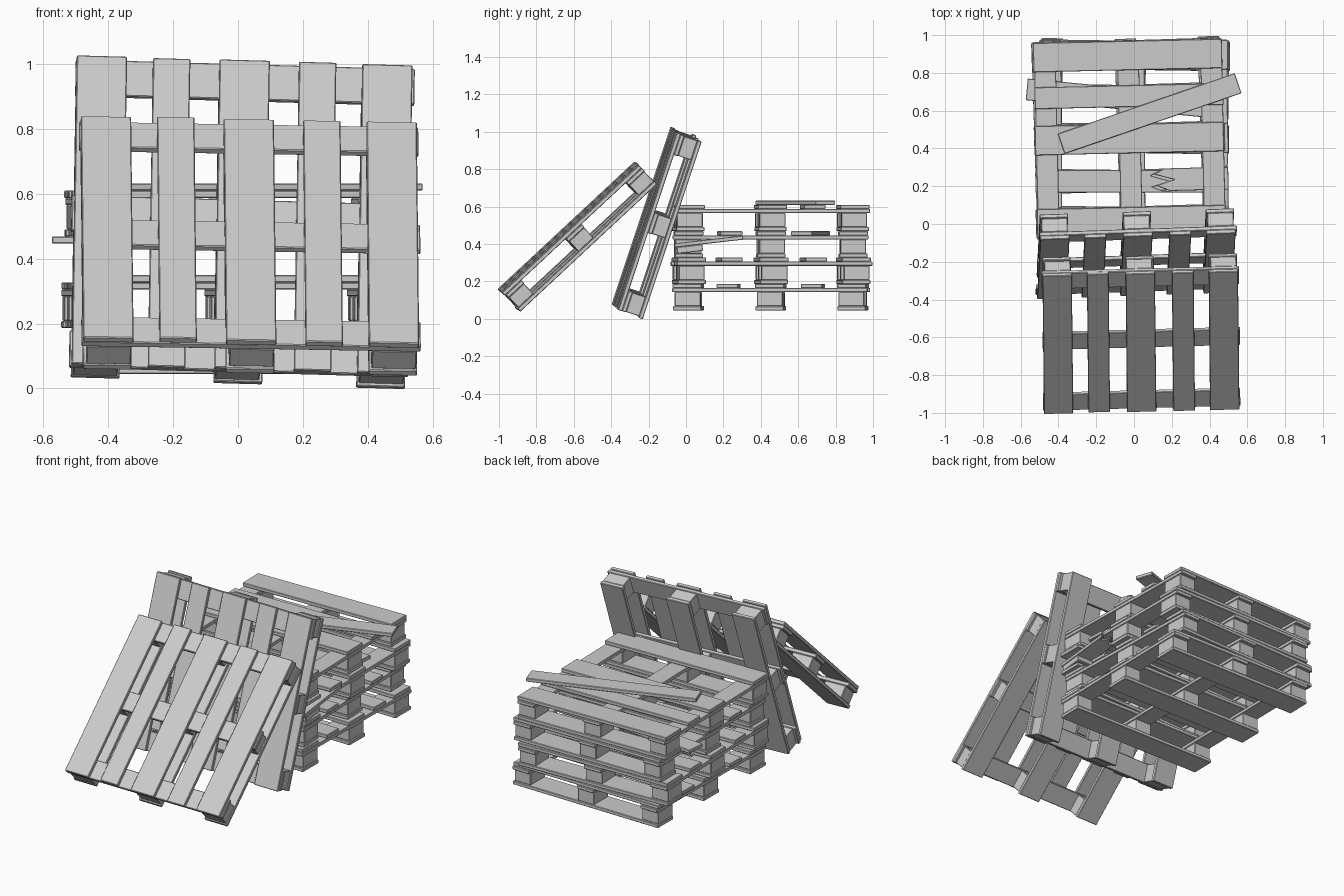
import bpy, bmesh, random
from math import radians, sin, cos
from mathutils import Matrix, Vector

if "Cube" in bpy.data.objects:
    bpy.data.objects.remove(bpy.data.objects["Cube"])

random.seed(4)
T = 0.022            # board thickness
BLOCK = 0.075        # block height
HEIGHT = 3 * T + BLOCK
Z_BLOCK, Z_STRINGER, Z_DECK = T, T + BLOCK, 2 * T + BLOCK
BOARDS = [(-0.44, 0.155), (-0.225, 0.115), (0, 0.155), (0.225, 0.115), (0.44, 0.155)]
ROWS = (-0.44, 0, 0.44)


def rot(deg, axis='Z'):
    return Matrix.Rotation(radians(deg), 4, axis)


def move(x, y, z):
    return Matrix.Translation((x, y, z))


def rect(cx, cy, sx, sy):
    x, y = sx / 2, sy / 2
    return [(cx - x, cy - y), (cx + x, cy - y), (cx + x, cy + y), (cx - x, cy + y)]


def add_slab(bm, outline, z0, h, matrix=Matrix.Identity(4)):
    """Extrude a flat outline into a slab."""
    low = [bm.verts.new(matrix @ Vector((x, y, z0))) for x, y in outline]
    top = [bm.verts.new(matrix @ Vector((x, y, z0 + h))) for x, y in outline]
    bm.faces.new(low[::-1])
    bm.faces.new(top)
    n = len(outline)
    for i in range(n):
        j = (i + 1) % n
        bm.faces.new((low[i], low[j], top[j], top[i]))


def make(name, slabs, matrix):
    bm = bmesh.new()
    for s in slabs:
        add_slab(bm, *s)
    mesh = bpy.data.meshes.new(name)
    bm.to_mesh(mesh)
    bm.free()
    ob = bpy.data.objects.new(name, mesh)
    ob.matrix_world = matrix
    bpy.context.collection.objects.link(ob)
    bev = ob.modifiers.new("worn_edges", 'BEVEL')
    bev.width = 0.003
    bev.segments = 1
    return ob


def jitter(a=0.004):
    return random.uniform(-a, a)


def pallet(name, matrix, missing_deck=(), broken_stringer=False):
    # deck boards on top, running along local x
    make(name + "_deck_boards",
         [(rect(jitter(), y, 1.0, w), Z_DECK, T)
          for i, (y, w) in enumerate(BOARDS) if i not in missing_deck], matrix)
    # three base boards under the blocks
    make(name + "_base_boards",
         [(rect(jitter(), y, 1.0, 0.15), 0, T) for y in ROWS], matrix)
    # cross stringers along local y, and the nine blocks
    stringers, blocks = [], []
    for x in ROWS:
        if not (broken_stringer and x > 0):
            stringers.append((rect(x, jitter(), 0.115, 1.045), Z_STRINGER, T))
        for y in ROWS:
            if not (broken_stringer and x > 0 and y < 0):
                blocks.append((rect(x, y + jitter(), 0.11, 0.138), Z_BLOCK, BLOCK))
    if broken_stringer:
        # sound rear part with a snapped end, sagging front part
        x0, x1, yb = 0.3825, 0.4975, -0.14
        stringers.append(([(x0, yb), (x0 + .03, yb - .04), (x0 + .06, yb + .01),
                           (x0 + .09, yb - .03), (x1, yb), (x1, 0.52), (x0, 0.52)],
                          Z_STRINGER, T))
        hinge = Vector((0, yb, Z_STRINGER))
        sag = Matrix.Translation(hinge) @ rot(6.5, 'X') @ Matrix.Translation(-hinge)
        stringers.append(([(x0, -0.52), (x1, -0.52), (x1, yb - .01), (x0 + .09, yb - .04),
                           (x0 + .06, yb), (x0 + .03, yb - .05), (x0, yb - .01)],
                          Z_STRINGER, T, sag))
        blocks.append((rect(0.44, -0.44, 0.11, 0.138), Z_STRINGER - 0.035, 0.035, sag))
    make(name + "_stringers", stringers, matrix)
    make(name + "_blocks", blocks, matrix)


# stacked pallets: x, y, turn
BASE = 0.045
stack = [(0.0, 0.453, -0.8), (-0.03, 0.455, 1.8), (0.0, 0.453, 0.4), (-0.022, 0.452, 1.3)]
for i, (x, y, turn) in enumerate(stack):
    m = move(x, y, BASE + i * HEIGHT) @ rot(turn)
    missing = {2: (1, 3), 3: (1,)}.get(i, ())
    pallet("stack_pallet_%d" % (i + 1), m, missing, broken_stringer=(i == 2))

# snapped deck board in the third pallet
z3 = BASE + 2 * HEIGHT + Z_DECK
make("snapped_board_left",
     [([(-0.58, -0.06), (0.18, -0.06), (0.10, -0.03), (0.20, 0.0), (0.09, 0.03),
        (0.15, 0.06), (-0.5, 0.06), (-0.5, -0.06)][1:], 0, T)], move(0, 0.226, z3))
make("snapped_board_right",
     [([(0.19, -0.06), (0.5, -0.06), (0.5, 0.06), (0.16, 0.06), (0.105, 0.03),
        (0.21, 0.0), (0.115, -0.03)], 0, T)], move(0, 0.23, z3) @ rot(1.5))

# skewed loose deck board in the third pallet
make("skewed_board", [(rect(0, 0, 1.0, 0.115), 0, T)], move(-0.07, 0.665, z3) @ rot(-5.5))

# loose plank lying on the stack
make("loose_plank", [(rect(0, 0, 0.99, 0.112), 0, T)],
     move(0.083, 0.585, BASE + 4 * HEIGHT) @ rot(18.9))


def leaning(name, centre, tilt, yaw, roll):
    s, c = sin(radians(tilt)), cos(radians(tilt))
    # local x goes up the slope, local z faces the front
    basis = Matrix(((0, -1, 0, 0), (c, 0, -s, 0), (s, 0, c, 0), (0, 0, 0, 1)))
    m = move(*centre) @ rot(yaw) @ basis @ rot(roll) @ move(0, 0, -HEIGHT / 2)
    pallet(name, m)


leaning("steep_leaning_pallet", (0.01, -0.157, 0.512), 71.7, 2.5, -1.7)
leaning("front_leaning_pallet", (0.035, -0.58, 0.44), 43, 2.5, -1.4)
